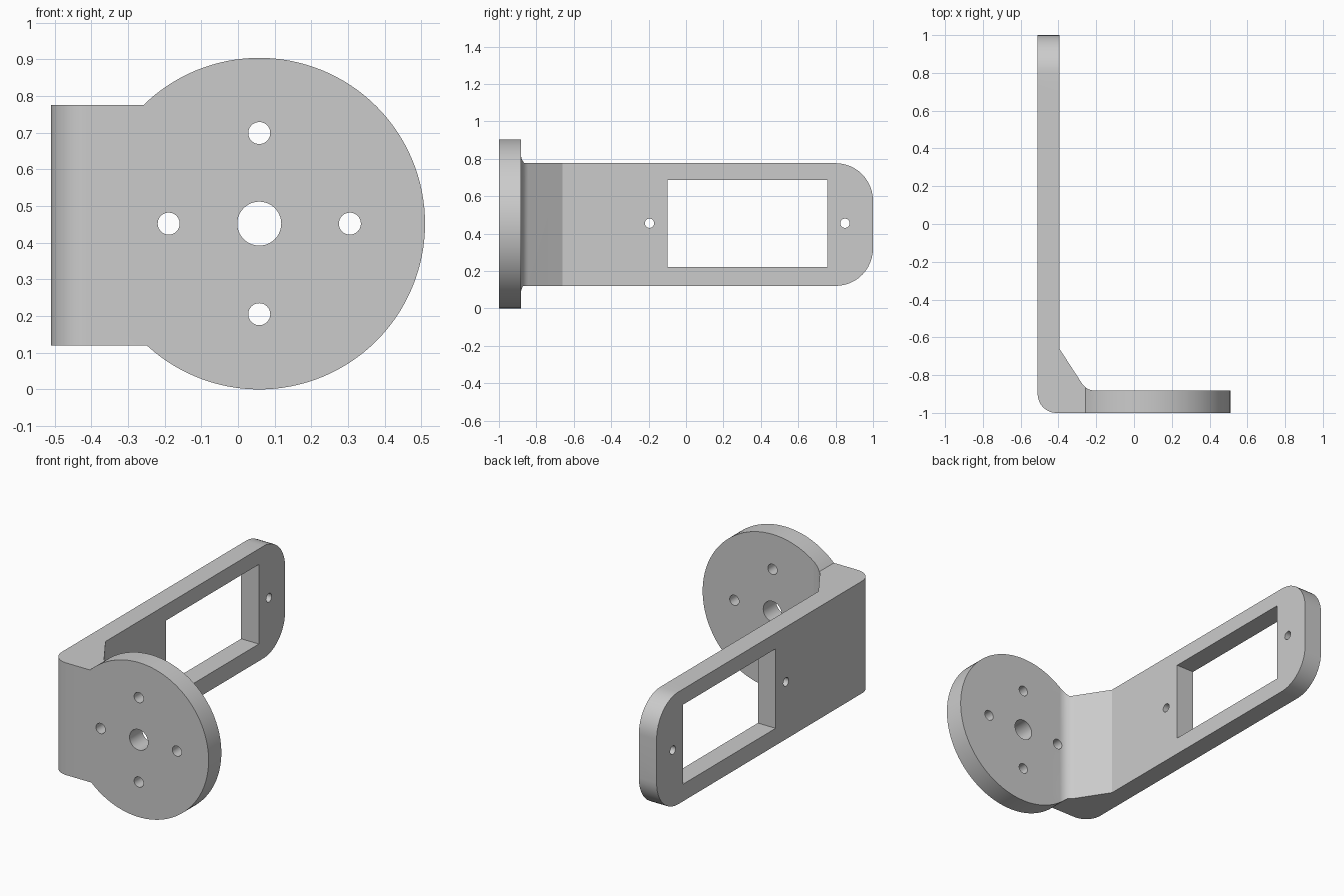
import bpy
import bmesh
from math import pi, cos, sin, radians
from mathutils import Vector, Matrix

cube = bpy.data.objects.get("Cube")
if cube:
    bpy.data.objects.remove(cube, do_unlink=True)

grey = bpy.data.materials.new("Matte grey")
grey.use_nodes = True
grey.diffuse_color = (0.6, 0.6, 0.6, 1)
grey.node_tree.nodes["Principled BSDF"].inputs["Base Color"].default_value = (0.6, 0.6, 0.6, 1)

# Axis frames: each maps (u, v, depth) to world space
ALONG_Z = lambda u, v, d: (u, v, d)
ALONG_Y = lambda u, v, d: (u, d, v)
ALONG_X = lambda u, v, d: (d, u, v)


def rounded(corners, steps=12):
    """Outline from (u, v, radius) corners, with tangent arcs at the rounded ones."""
    points = []
    for i, (u, v, r) in enumerate(corners):
        p = Vector((u, v))
        if not r:
            points.append(p)
            continue
        a = (Vector(corners[i - 1][:2]) - p).normalized()
        b = (Vector(corners[(i + 1) % len(corners)][:2]) - p).normalized()
        half = a.angle(b) / 2
        centre = p + (a + b).normalized() * (r / sin(half))
        start = p + a * (r * cos(half) / sin(half)) - centre
        end = p + b * (r * cos(half) / sin(half)) - centre
        sweep = start.angle_signed(end)
        for k in range(steps + 1):
            points.append(centre + Matrix.Rotation(-sweep * k / steps, 2) @ start)
    return points


def circle(u, v, r, n):
    return [Vector((u + r * cos(2 * pi * k / n), v + r * sin(2 * pi * k / n))) for k in range(n)]


def prism(name, outline, frame, low, high):
    bm = bmesh.new()
    ends = [[bm.verts.new(frame(p.x, p.y, d)) for p in outline] for d in (low, high)]
    bm.faces.new(ends[0])
    bm.faces.new(ends[1])
    n = len(outline)
    for i in range(n):
        j = (i + 1) % n
        bm.faces.new((ends[0][i], ends[0][j], ends[1][j], ends[1][i]))
    bmesh.ops.recalc_face_normals(bm, faces=bm.faces)
    mesh = bpy.data.meshes.new(name)
    bm.to_mesh(mesh)
    bm.free()
    mesh.materials.append(grey)
    obj = bpy.data.objects.new(name, mesh)
    bpy.context.collection.objects.link(obj)
    return obj


def combine(target, tool, operation):
    """Apply a boolean and discard the tool."""
    mod = target.modifiers.new(operation, 'BOOLEAN')
    mod.operation, mod.object, mod.solver = operation, tool, 'EXACT'
    bpy.context.view_layer.objects.active = target
    bpy.ops.object.modifier_apply(modifier=mod.name)
    bpy.data.objects.remove(tool, do_unlink=True)


OUT, IN, FRONT, BACK = -0.51, -0.395, -1.0, -0.882
DISC_X, DISC_Z, DISC_R = 0.058, 0.452, 0.452
LOW, HIGH = 0.12, 0.776
TIP = (-0.251, BACK, 0.083)
KNEE = (IN, -0.66, 0)

# Bent arm: L-shaped plan with a sloped gusset, rounded at the far end
bracket = prism("bracket", rounded([
    (OUT, FRONT, 0.1), (-0.15, FRONT, 0), (-0.15, BACK, 0), TIP, KNEE,
    (IN, 1, 0), (OUT, 1, 0)]), ALONG_Z, LOW, HIGH)
end_shape = prism("end_shape", rounded([
    (-1.2, LOW - 0.1, 0), (0.5, LOW - 0.1, 0), (0.5, LOW, 0), (1, LOW, 0.2),
    (1, HIGH, 0.2), (0.5, HIGH, 0), (0.5, HIGH + 0.1, 0), (-1.2, HIGH + 0.1, 0)]),
    ALONG_X, -0.7, 0.2)
combine(bracket, end_shape, 'INTERSECT')

# Round flange, with the gusset fillet carried out to its rim
disc = prism("disc", rounded([
    (-0.5, FRONT, 0), (0.7, FRONT, 0), (0.7, BACK, 0), TIP, KNEE, (-0.5, -0.66, 0)]),
    ALONG_Z, -0.2, 1.2)
rim = prism("rim", circle(DISC_X, DISC_Z, DISC_R, 128), ALONG_Y, -1.2, -0.5)
combine(disc, rim, 'INTERSECT')
trim = prism("trim", rounded([(-1, -1.2, 0), (-0.28, -1.2, 0), (-0.28, 0, 0), (-1, 0, 0)]),
             ALONG_Z, -0.5, 1.5)
combine(disc, trim, 'DIFFERENCE')
combine(bracket, disc, 'UNION')

# Flange holes: one large in the centre, four around it
holes = [(0, 0, 0.06)] + [(0.247 * cos(k * pi / 2), 0.247 * sin(k * pi / 2), 0.03) for k in range(4)]
for dx, dz, r in holes:
    combine(bracket, prism("hole", circle(DISC_X + dx, DISC_Z + dz, r, 40), ALONG_Y, -1.2, -0.7),
            'DIFFERENCE')

# Arm window and its two screw holes
window = [Vector(p) for p in ((-0.1, 0.22), (0.757, 0.22), (0.757, 0.685), (-0.1, 0.685))]
for outline in (window, circle(-0.195, 0.455, 0.025, 32), circle(0.85, 0.455, 0.025, 32)):
    combine(bracket, prism("opening", outline, ALONG_X, -0.7, -0.2), 'DIFFERENCE')

bpy.ops.object.select_all(action='DESELECT')
bracket.select_set(True)
bpy.context.view_layer.objects.active = bracket
bpy.ops.object.shade_smooth_by_angle(angle=radians(25))
